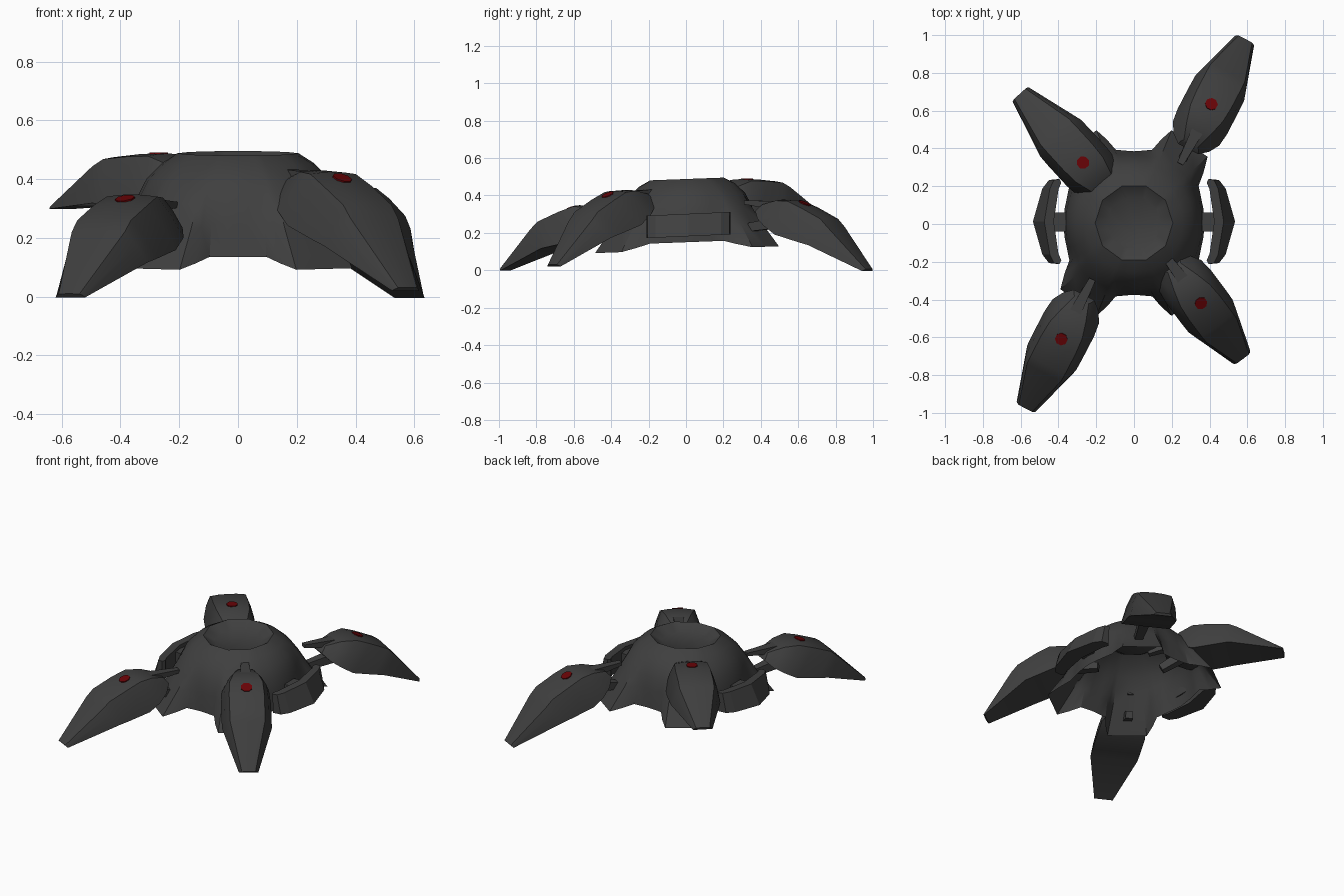
import bpy, math
from math import sin, cos, radians
from mathutils import Vector

if "Cube" in bpy.data.objects:
    bpy.data.objects.remove(bpy.data.objects["Cube"])


def material(name, color):
    m = bpy.data.materials.new(name)
    m.diffuse_color = (*color, 1)
    m.use_nodes = True
    m.node_tree.nodes["Principled BSDF"].inputs["Base Color"].default_value = m.diffuse_color
    return m


GREY = material("dark_grey", (0.05, 0.05, 0.05))
RED = material("deep_red", (0.14, 0.001, 0.002))


def make(name, verts, faces, mat=GREY, smooth=None):
    me = bpy.data.meshes.new(name)
    me.from_pydata([tuple(v) for v in verts], [], faces)
    me.materials.append(mat)
    ob = bpy.data.objects.new(name, me)
    bpy.context.collection.objects.link(ob)
    bpy.ops.object.select_all(action='DESELECT')
    ob.select_set(True)
    bpy.context.view_layer.objects.active = ob
    bpy.ops.object.mode_set(mode='EDIT')
    bpy.ops.mesh.select_all(action='SELECT')
    bpy.ops.mesh.normals_make_consistent(inside=False)
    bpy.ops.object.mode_set(mode='OBJECT')
    if smooth:
        bpy.ops.object.shade_smooth_by_angle(angle=radians(smooth))
    return ob


def loft(rings, caps=True):
    """Join equal rings of points into faces."""
    n = len(rings[0])
    verts = [p for r in rings for p in r]
    faces = [(i * n + j, i * n + (j + 1) % n, (i + 1) * n + (j + 1) % n, (i + 1) * n + j)
             for i in range(len(rings) - 1) for j in range(n)]
    if caps:
        faces += [tuple(range(n))[::-1], tuple(range((len(rings) - 1) * n, len(rings) * n))]
    return verts, faces


def beam(name, a, b, w0, h0, w1, h1):
    """Tapered box between two points."""
    a, b = Vector(a), Vector(b)
    d = (b - a).normalized()
    side = d.cross(Vector((0, 0, 1))).normalized()
    up = side.cross(d)
    rings = [[p + side * sx * w / 2 + up * sz * h / 2
              for sx, sz in ((-1, -1), (1, -1), (1, 1), (-1, 1))]
             for p, w, h in ((a, w0, h0), (b, w1, h1))]
    return make(name, *loft(rings))


# Body: open domed shell with four flared corners and a ten-sided sunken top
# quarter outline of the hem: angle, radius, flare amount
QUARTER = [(0, .375, 0), (12, .375, 0), (21, .38, 0), (30, .395, 0), (36, .455, .5),
           (42, .524, 1), (55, .513, 1), (68, .53, 1), (72, .465, .5), (76, .40, 0), (84, .385, 0)]
half = QUARTER + [(90, .38, 0)] + [(180 - a, r, f) for a, r, f in QUARTER[:0:-1]]
hem = half + [(a + 180, r, f) for a, r, f in half]


def decagon(a):
    return cos(radians(18)) / cos(radians(a % 36 - 18))


def body_point(r, a, z):
    x, y = r * cos(radians(a)), r * sin(radians(a)) + 0.005
    return (x, y, z + 0.0375 * y)


# radius, height, blend towards the hem
LEVELS = [(.206, .488, 0), (.258, .455, .01), (.312, .40, .06), (.345, .335, .18),
          (.363, .26, .42), (.375, .15, 1)]
rings = [[body_point(.143 * decagon(a), a, .448) for a, r, f in hem]]
for rad, z, k in LEVELS:
    rings.append([body_point((rad * (decagon(a) if k == 0 else 1)) + (r - .375) * k, a,
                             z - .04 * f * k) for a, r, f in hem])
verts, faces = loft(rings, caps=False)
faces.append(tuple(range(len(hem)))[::-1])
make("body_shell", verts, faces, smooth=35)

# Legs: shields with a flat broad back; along, top height, edge height, half width
STATIONS = [(-.165, -.165, -.215, .06), (-.11, -.08, -.22, .105), (-.045, -.02, -.21, .138),
            (.04, .012, -.195, .147), (.165, .048, -.13, .147), (.225, .043, -.098, .145),
            (.525, .010, -.006, .057)]
SECTION = [(-1, 1), (-.88, .45), (-.70, .05), (-.35, .01), (0, 0),
           (.35, .01), (.70, .05), (.88, .45), (1, 1)]

# lamp position and tip position
LEGS = {
    "front_left": ((-.385, -.61, .335), (-.572, -.97, .003)),
    "front_right": ((.355, -.42, .405), (.575, -.712, .02)),
    "back_right": ((.41, .635, .36), (.585, .97, .003)),
    "back_left": ((-.27, .325, .490), (-.597, .682, .307)),
}
for name, (dot, tip) in LEGS.items():
    dot, tip = Vector(dot), Vector(tip)
    u = (tip - dot).normalized()
    v = Vector((0, 0, 1)).cross(u).normalized()
    w = u.cross(v)

    def at(a, b, c):
        return dot + u * a + v * b + w * c

    rings = [[at(along, hw * s, ridge + (edge - ridge) * t) for s, t in SECTION]
             for along, ridge, edge, hw in STATIONS]
    make("leg_" + name, *loft(rings), smooth=38)

    # Red lamp set nearly flush in the back
    slope = math.atan2(.032, .085)
    du = u * cos(slope) + w * sin(slope)
    dn = w * cos(slope) - u * sin(slope)
    disc = [[dot + dn * h + (du * cos(k * math.pi / 4 + .39) + v * sin(k * math.pi / 4 + .39)) * .034
             for k in range(8)] for h in (-.012, .0015)]
    make("lamp_" + name, *loft(disc), mat=RED)

    # Forked strut: upper and lower prongs holding the inner end of the leg
    beam("upper_prong_" + name, at(-.262, 0, -.243), at(-.10, 0, -.115), .035, .02, .065, .05)
    beam("lower_prong_" + name, at(-.15, 0, -.32), at(-.03, 0, -.17), .045, .045, .065, .06)

# Side guards: bowed plates leaning inward at the top, on short arms
OUTER = [(.40, .225), (.45, .22), (.485, .175), (.535, 0)]
INNER = [(.385, .205), (.40, .17), (.41, .10), (.425, 0)]
OUTER += [(x, -y) for x, y in OUTER[2::-1]]
INNER += [(x, -y) for x, y in INNER[2::-1]]
outline = OUTER + INNER[::-1]
n, m = len(outline), len(OUTER)
for side, s in (("right", 1), ("left", -1)):
    verts = []
    for z, lean in ((.182, 0), (.302, .4)):
        for j, (x, y) in enumerate(outline):
            shift = lean * (x - .385) if j < m else 0
            verts.append((s * (x - shift), y + .013, z + .045 * y))
    faces = [(j, (j + 1) % n, n + (j + 1) % n, n + j) for j in range(n)]
    for base in (0, n):                  # top and bottom strips
        faces += [(base + j, base + j + 1, base + n - 2 - j, base + n - 1 - j) for j in range(m - 1)]
    make("side_guard_" + side, verts, faces, smooth=15)
    beam("guard_arm_" + side, (s * .36, .01, .25), (s * .45, .01, .25), .10, .06, .10, .06)
